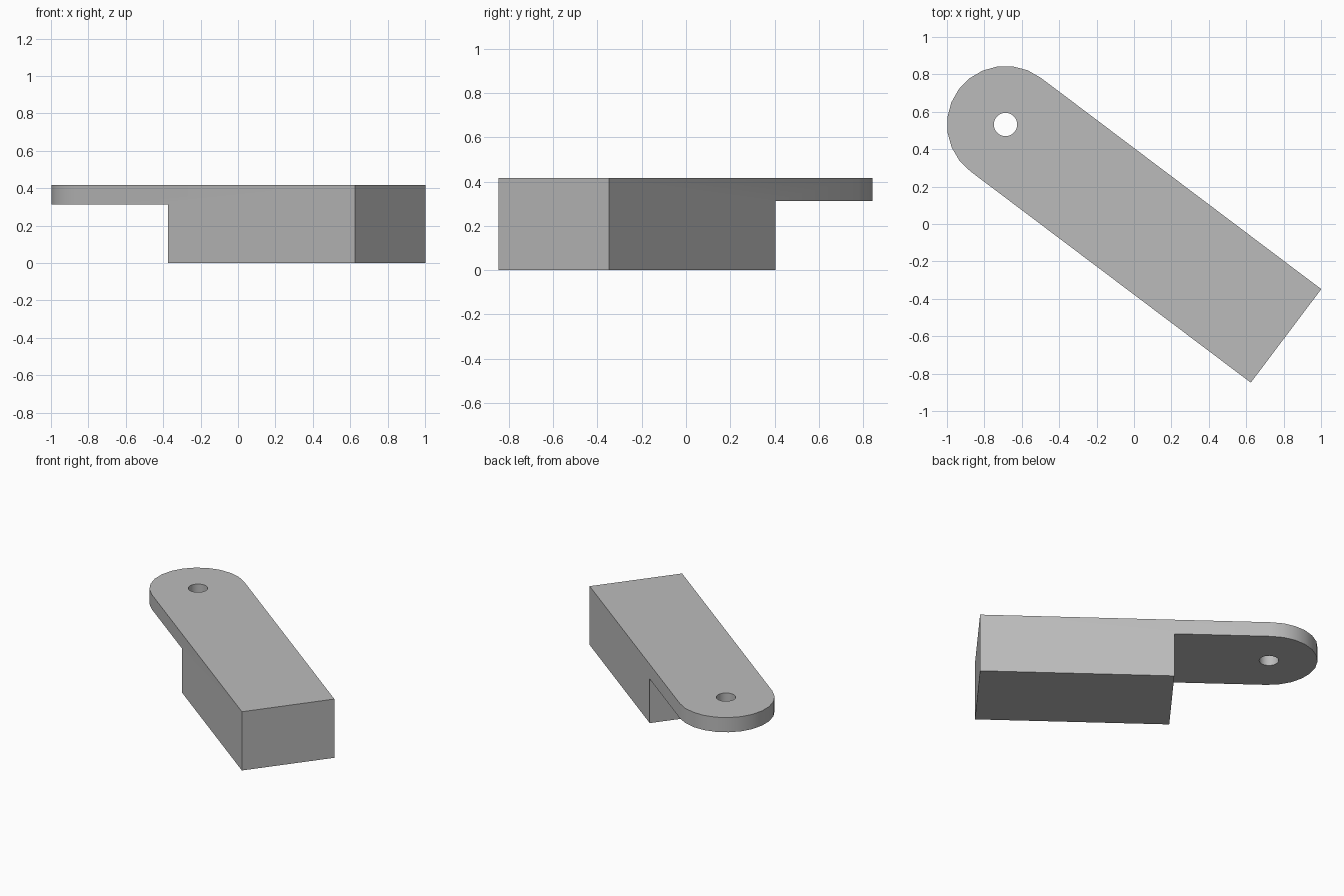
import bpy, bmesh
from math import sin, cos, pi, radians
from mathutils import Matrix

if "Cube" in bpy.data.objects:
    bpy.data.objects.remove(bpy.data.objects["Cube"])

R = 0.313                # half width of the arm, and radius of its round end
LENGTH = 6 * R           # hole centre to square end
HEIGHT = R * 4 / 3
ARC = 12                 # segments in the round end

grey = bpy.data.materials.new("plain grey")
grey.use_nodes = True
colour = (0.5, 0.5, 0.5, 1)
grey.diffuse_color = colour
grey.node_tree.nodes["Principled BSDF"].inputs["Base Color"].default_value = colour


def prism(name, outline, z0, z1):
    """Extrude a counter-clockwise outline from z0 to z1."""
    bm = bmesh.new()
    base = bm.faces.new([bm.verts.new((x, y, z0)) for x, y in outline])
    top = bmesh.ops.extrude_face_region(bm, geom=[base])["geom"]
    moved = [v for v in top if isinstance(v, bmesh.types.BMVert)]
    bmesh.ops.translate(bm, verts=moved, vec=(0, 0, z1 - z0))
    bmesh.ops.recalc_face_normals(bm, faces=bm.faces)
    mesh = bpy.data.meshes.new(name)
    bm.to_mesh(mesh)
    bm.free()
    mesh.materials.append(grey)
    obj = bpy.data.objects.new(name, mesh)
    bpy.context.collection.objects.link(obj)
    return obj


def arc(radius, start, end, steps):
    return [(radius * cos(start + (end - start) * i / steps),
             radius * sin(start + (end - start) * i / steps)) for i in range(steps + 1)]


# Arm with one round end, lying along x with the hole centre at the origin
arm = prism("arm", arc(R, pi / 2, 3 * pi / 2, ARC) + [(LENGTH, -R), (LENGTH, R)], 0, HEIGHT)

# Cutters: the step under the round end, and the pin hole
step = prism("step_cutter", [(-1, -1), (2 * R, -1), (2 * R, 1), (-1, 1)], -1, R)
hole = prism("hole_cutter", arc(R / 5, 0, 2 * pi, 24)[:-1], -1, 1)

bpy.ops.object.select_all(action="DESELECT")
bpy.context.view_layer.objects.active = arm
arm.select_set(True)
for cutter in (step, hole):
    cutter.hide_render = True
    cut = arm.modifiers.new("cut", "BOOLEAN")
    cut.operation = "DIFFERENCE"
    cut.solver = "EXACT"
    cut.object = cutter
    bpy.ops.object.modifier_apply(modifier=cut.name)
    bpy.data.objects.remove(cutter)

# Turn the arm to its diagonal position
arm.data.transform(Matrix.Translation((R - 1, 0.532, 0)) @ Matrix.Rotation(radians(-37), 4, "Z"))
bpy.ops.object.shade_smooth_by_angle(angle=radians(30))
